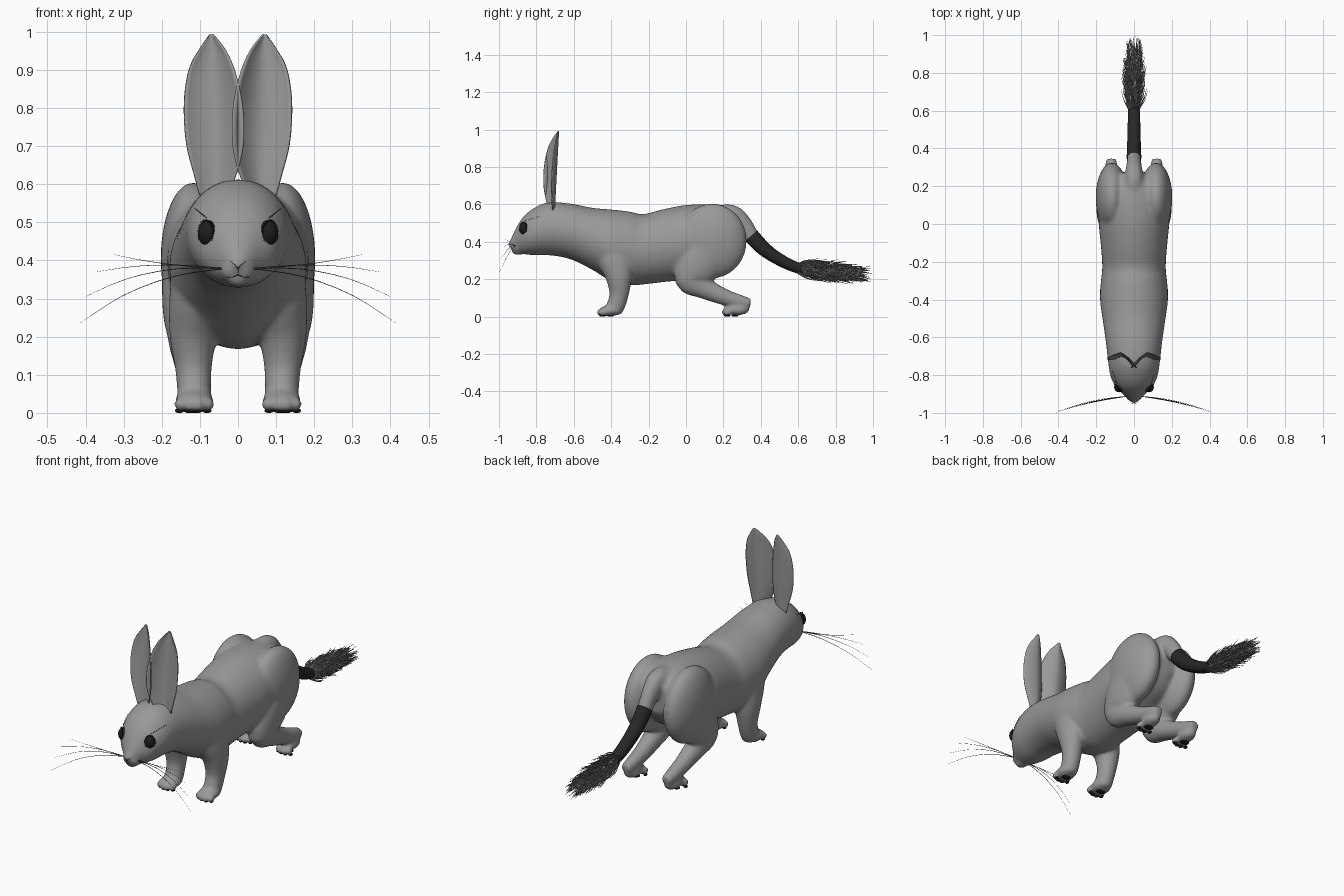
import bpy, bmesh, math, random
from mathutils import Vector, Matrix

random.seed(4)
if "Cube" in bpy.data.objects:
    bpy.data.objects.remove(bpy.data.objects["Cube"], do_unlink=True)


def material(name, value):
    m = bpy.data.materials.new(name)
    m.use_nodes = True
    colour = (value, value, value, 1)
    m.diffuse_color = colour
    m.node_tree.nodes["Principled BSDF"].inputs["Base Color"].default_value = colour
    return m


FUR = material("grey fur", 0.32)
DARK = material("dark tail fur", 0.02)
TUFT = material("tuft hair", 0.26)
BLACK = material("black eye", 0.012)
WHISKER = material("whisker grey", 0.07)


def finish(name, bm, mat):
    bmesh.ops.recalc_face_normals(bm, faces=bm.faces)
    for f in bm.faces:
        f.smooth = True
    me = bpy.data.meshes.new(name)
    bm.to_mesh(me)
    bm.free()
    me.materials.append(mat)
    ob = bpy.data.objects.new(name, me)
    bpy.context.collection.objects.link(ob)
    return ob


def spline(pts, per):
    """Smooth curve through tuples of any length."""
    out = []
    last = len(pts) - 1
    for i in range(last):
        quad = [pts[max(i - 1, 0)], pts[i], pts[i + 1], pts[min(i + 2, last)]]
        for k in range(per):
            t = k / per
            out.append(tuple(0.5 * (2 * b + (c - a) * t + (2 * a - 5 * b + 4 * c - d) * t * t
                                    + (3 * b - a - 3 * c + d) * t ** 3) for a, b, c, d in zip(*quad)))
    return out + [tuple(pts[-1])]


def tube(bm, pts, sides=24, per=4, upright=False):
    """Closed tube through (x, y, z, side radius, other radius)."""
    pts = spline(pts, per)
    locs = [Vector(p[:3]) for p in pts]
    span = (locs[-1] - locs[0]).normalized()
    ref = Vector((0, 0, 1)) if abs(span.x) > 0.7 else Vector((1, 0, 0))
    rings = []
    for i, p in enumerate(pts):
        t = (locs[min(i + 1, len(locs) - 1)] - locs[max(i - 1, 0)]).normalized()
        if upright:
            t = Vector((0, 1, 0))
        side = (ref - t * t.dot(ref)).normalized()
        up = t.cross(side)
        rings.append([bm.verts.new(locs[i] + side * math.cos(a) * p[3] + up * math.sin(a) * p[4])
                      for a in (math.tau * k / sides for k in range(sides))])
    for r, q in zip(rings, rings[1:]):
        for k in range(sides):
            bm.faces.new((r[k], r[k - 1], q[k - 1], q[k]))
    bm.faces.new(rings[0])
    bm.faces.new(rings[-1])


def ball(bm, loc, radii, seg=20):
    bmesh.ops.create_uvsphere(bm, u_segments=seg, v_segments=seg // 2 + 2, radius=1,
                              matrix=Matrix.Translation(loc) @ Matrix.Diagonal((*radii, 1)))


def hair(bm, points, r, per=2):
    n = len(points) - 1
    radii = [r * (1 - 0.8 * i / n) for i in range(n + 1)]
    tube(bm, [(*p, q, q) for p, q in zip(points, radii)], sides=3, per=per)


# Body: overlapping volumes fused into one skin
bm = bmesh.new()
outline = [  # y, top, bottom, half width
    (-.937, .415, .365, .022), (-.90, .49, .342, .06), (-.86, .545, .333, .1), (-.80, .588, .328, .126),
    (-.73, .612, .328, .137), (-.62, .605, .308, .15), (-.5, .582, .25, .167), (-.4, .573, .19, .18),
    (-.3, .562, .168, .175), (-.23, .548, .172, .168), (-.12, .575, .185, .175), (0, .597, .2, .186),
    (.12, .6, .25, .18), (.21, .585, .3, .15), (.27, .55, .38, .08)]
tube(bm, [(0, y, (a + b) / 2, w, (a - b) / 2) for y, a, b, w in outline], sides=40, upright=True)

# Muzzle, nose and chin
ball(bm, (0, -.938, .39), (.02, .014, .014))
ball(bm, (0, -.898, .347), (.03, .034, .018))
for s in (1, -1):
    ball(bm, (s * .02, -.908, .372), (.025, .03, .024))

# Tail root
tube(bm, [(0, .14, .54, .05, .05), (0, .24, .545, .05, .055), (0, .3, .5, .042, .05),
          (0, .355, .425, .036, .04), (0, .39, .39, .033, .036)])

for s in (1, -1):
    # Thigh, shin and hind foot
    ball(bm, (s * .117, .14, .405), (.086, .185, .2), 32)
    tube(bm, [(s * .12, .12, .36, .08, .14), (s * .125, .06, .27, .073, .12), (s * .125, .025, .2, .06, .085),
              (s * .122, .09, .157, .052, .06), (s * .12, .2, .107, .042, .045),
              (s * .12, .3, .078, .034, .035), (s * .12, .345, .07, .027, .027)])
    ball(bm, (s * .12, .275, .037), (.04, .065, .03))
    # Foreleg and paw
    tube(bm, [(s * .09, -.39, .42, .075, .1), (s * .105, -.375, .31, .075, .1), (s * .117, -.358, .21, .064, .072),
              (s * .117, -.358, .12, .049, .052), (s * .115, -.375, .06, .045, .05),
              (s * .115, -.39, .03, .046, .045)])
    ball(bm, (s * .115, -.405, .032), (.052, .06, .03))
    # Toes
    for i in range(4):
        off = (i - 1.5) * .026
        bulge = .012 * (abs(i - 1.5) < 1)
        ball(bm, (s * .115 + off, -.445 - bulge, .022), (.015, .022, .021), 12)
        ball(bm, (s * .12 + off * .85, .222 - bulge, .024), (.014, .022, .021), 12)
body = finish("body", bm, FUR)
fuse = body.modifiers.new("fuse", 'REMESH')
fuse.mode = 'VOXEL'
fuse.voxel_size = 0.008
fuse.use_smooth_shade = True
soft = body.modifiers.new("soften", 'SMOOTH')
soft.factor = 0.5
soft.iterations = 14

# Paw pads
bm = bmesh.new()
for s in (1, -1):
    for x, y in ((.115, -.405), (.12, .262)):
        ball(bm, (s * x, y, .006), (.026, .02, .006), 12)
        for i in range(4):
            bulge = .01 * (abs(i - 1.5) < 1)
            ball(bm, (s * x + (i - 1.5) * .024, y - .036 - bulge, .006), (.01, .013, .006), 10)
finish("paw_pads", bm, BLACK)

# Dark part of the tail
bm = bmesh.new()
tube(bm, [(0, .35, .432, .039, .042), (0, .4, .378, .037, .04), (0, .46, .33, .035, .035),
          (0, .54, .284, .033, .031), (0, .61, .256, .03, .028), (0, .64, .25, .02, .02)])
finish("tail", bm, DARK)

# Tail tuft: a core with coarse hairs combed backwards
bm = bmesh.new()
tube(bm, [(0, .61, .256, .026, .025), (0, .72, .245, .032, .03), (0, .84, .236, .026, .024),
          (0, .93, .23, .008, .008)], sides=12)
for i in range(480):
    y = random.uniform(.59, .88)
    a = random.uniform(0, math.tau)
    out = Vector((math.cos(a), 0, math.sin(a)))
    root = Vector((0, y, .255 - .08 * (y - .6))) + out * .024
    flare = random.uniform(.012, .042) * (1 - .9 * max(0, y - .72) / .2)
    length = random.uniform(.08, .12)
    sway = Vector((random.uniform(-.01, .01), 0, random.uniform(-.012, .008)))
    back = Vector((0, length, -.06 * length))
    hair(bm, [root, root + out * flare * .75 + back * .5, root + out * flare + back + sway], .004)
finish("tail_tuft", bm, TUFT)

# Ears: cupped leaves whose inner edge curls forward
for s, name in ((1, "left_ear"), (-1, "right_ear")):
    bm = bmesh.new()
    rows = spline([(.57, .03, .1), (.63, .004, .116), (.7, -.012, .134), (.78, -.013, .141), (.85, -.003, .138),
                   (.91, .014, .125), (.955, .036, .1), (.993, .066, .074)], 4)
    grid = []
    for z, inner, outer in rows:
        scale = (outer - inner) / .154
        row = []
        for k in range(17):
            u = k / 16
            curl = .068 * max(0, 1 - u / .55) ** 2 + .024 * max(0, (u - .5) / .5) ** 2
            y = -.703 + .022 * (z - .57) / .42 - curl * scale
            row.append(bm.verts.new((s * (inner + (outer - inner) * u), y, z)))
        grid.append(row)
    for r, q in zip(grid, grid[1:]):
        for k in range(16):
            bm.faces.new((r[k], r[k + 1], q[k + 1], q[k]))
    ear = finish(name, bm, FUR)
    thick = ear.modifiers.new("thickness", 'SOLIDIFY')
    thick.thickness = .005
    thick.offset = 0

# Eyes with a rim of short lashes
for s, name in ((1, "left_eye"), (-1, "right_eye")):
    bm = bmesh.new()
    centre = Vector((s * .078, -.864, .471))
    ball(bm, centre, (.027, .027, .034), 24)
    look = Vector((s * .7, -.7, .1)).normalized()
    across = look.cross(Vector((0, 0, 1))).normalized()
    for i in range(44):
        a = math.tau * i / 44
        out = across * math.cos(a) * .026 + Vector((0, 0, 1)) * math.sin(a) * .032
        p = centre + out + look * .008
        hair(bm, [p, p + out * .08 + look * .003, p + out * .17 + look * .002], .0018, 1)
    finish(name, bm, BLACK)

# Whiskers and brow hairs
bm = bmesh.new()
for s in (1, -1):
    for tip_x, tip_y, tip_z, lift in ((.325, -.965, .415, -.006), (.37, -.98, .37, .012),
                                      (.4, -.99, .305, .025), (.415, -.998, .235, .03)):
        a = Vector((s * .035, -.912, .378))
        b = Vector((s * tip_x, tip_y, tip_z))
        hair(bm, [a, a.lerp(b, .35) + Vector((0, .008, lift)), a.lerp(b, .7) + Vector((0, .008, lift)), b], .0019, 3)
    for i in range(6):
        p = Vector((s * (.082 + .005 * i), -.858 + .014 * i, .512 + .004 * i))
        hair(bm, [p, p + Vector((s * .006, .004, .004)), p + Vector((s * .01, .012, .004))], .0012)
finish("whiskers", bm, WHISKER)

# Nose crease and mouth line
bm = bmesh.new()
for s in (1, -1):
    hair(bm, [(0, -.947, .378), (s * .01, -.95, .389), (s * .02, -.944, .397)], .0015)
    hair(bm, [(0, -.939, .362), (s * .014, -.937, .356), (s * .03, -.925, .356)], .0015)
hair(bm, [(0, -.947, .38), (0, -.942, .37), (0, -.939, .362)], .0015)
finish("nose_and_mouth_lines", bm, WHISKER)
